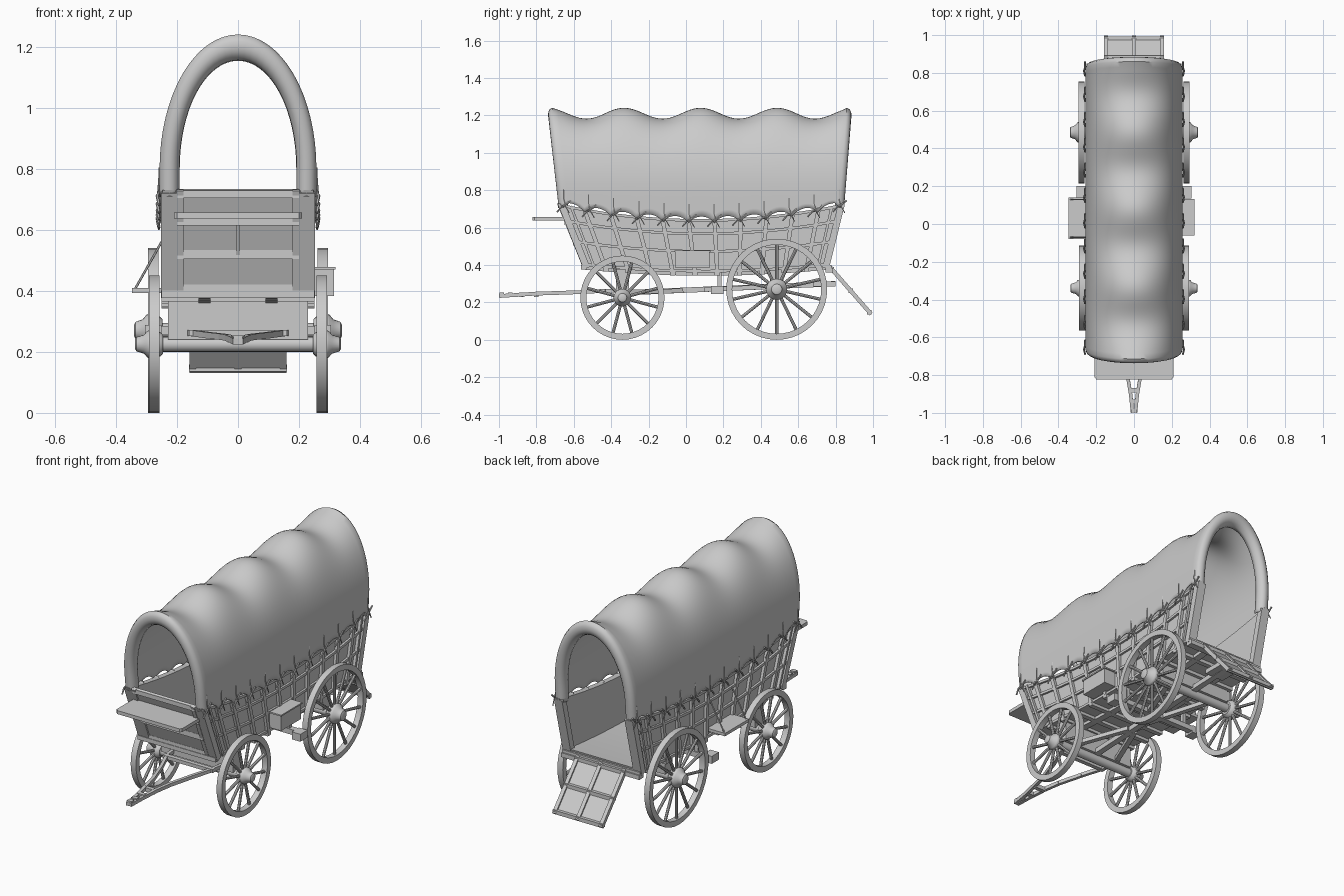
import bpy, bmesh
from math import sin, cos, pi
from mathutils import Vector as V

if "Cube" in bpy.data.objects:
    bpy.data.objects.remove(bpy.data.objects["Cube"])


def loft(bm, rings, closed=True, caps=True, loop=False):
    """Skin a list of point rings."""
    R = [[bm.verts.new(p) for p in r] for r in rings]
    n = len(R[0])
    for a, b in zip(R, R[1:] + (R[:1] if loop else [])):
        for i in range(n if closed else n - 1):
            k = (i + 1) % n
            bm.faces.new((a[i], a[k], b[k], b[i]))
    if caps and closed and not loop:
        bm.faces.new(R[0])
        bm.faces.new(R[-1])


def beam(bm, p, q, w, t, w2=None):
    """Square bar from p to q: w across (x when possible), t deep."""
    p, q = V(p), V(q)
    d = (q - p).normalized()
    s = V((0, 1, 0)) if abs(d.x) > 0.9 else V((1, 0, 0))
    s = (s - d * s.dot(d)).normalized()
    n = d.cross(s)
    ring = lambda c, w: [c + s * w / 2 * a + n * t / 2 * b for a, b in ((-1, -1), (1, -1), (1, 1), (-1, 1))]
    loft(bm, [ring(p, w), ring(q, w2 or w)])


def box(bm, x0, x1, y0, y1, z0, z1):
    loft(bm, [[(x0, y0, z), (x1, y0, z), (x1, y1, z), (x0, y1, z)] for z in (z0, z1)])


def tube(bm, pts, r, n=6):
    pts = [V(p) for p in pts]
    rings = []
    for i, p in enumerate(pts):
        d = (pts[min(i + 1, len(pts) - 1)] - pts[max(i - 1, 0)]).normalized()
        s = V((0, 0, 1)) if abs(d.x) > 0.9 else V((1, 0, 0))
        s = (s - d * s.dot(d)).normalized()
        m = d.cross(s)
        rings.append([p + (s * cos(2 * pi * k / n) + m * sin(2 * pi * k / n)) * r for k in range(n)])
    loft(bm, rings)


def lathe(bm, prof, c, n, loop=False):
    """Revolve (x offset, radius) points about an x-parallel axis."""
    loft(bm, [[(c[0] + x, c[1] + r * cos(2 * pi * k / n), c[2] + r * sin(2 * pi * k / n))
               for k in range(n)] for x, r in prof], loop=loop)


def finish(name, bm, smooth=False):
    bmesh.ops.recalc_face_normals(bm, faces=bm.faces)
    me = bpy.data.meshes.new(name)
    bm.to_mesh(me)
    bm.free()
    ob = bpy.data.objects.new(name, me)
    bpy.context.collection.objects.link(ob)
    if smooth:
        bpy.ops.object.select_all(action='DESELECT')
        ob.select_set(True)
        bpy.context.view_layer.objects.active = ob
        bpy.ops.object.shade_smooth_by_angle(angle=0.7)
    return ob


lerp = lambda a, b, t: a + (b - a) * t


def P(u, v):
    """Point (y, z) on the boat-shaped body side: u front to back, v bottom to top."""
    arc = 1 - (2 * u - 1) ** 2
    return (lerp(lerp(-.55, .765, u), lerp(-.685, .85, u), v),
            lerp(.395 - .035 * arc, .73 - .085 * arc, v))


def strip(bm, v0, v1, xa, xb):
    """Board following the curve of the body."""
    loft(bm, [[(x, *P(i / 20, v)) for x, v in ((xa, v0), (xb, v0), (xb, v1), (xa, v1))] for i in range(21)])


# wheels: felloe, hub and spokes
for label, y, z, r, wx, n in (("front", -.34, .225, .225, .275, 12), ("rear", .485, .27, .27, .278, 14)):
    for s, side in ((-1, "left"), (1, "right")):
        c = V((s * wx, y, z))
        bm = bmesh.new()
        lathe(bm, [(-.017, r), (.017, r), (.017, r - .032), (-.017, r - .032)], c, 40, loop=True)
        k = r / .25
        lathe(bm, [(s * x, h * k) for x, h in ((-.03, .034), (-.02, .044), (.012, .052), (.022, .048),
              (.034, .034), (.058, .026), (.062, .018), (.062, .003))], c, 20)
        for i in range(n):
            a = 2 * pi * (i + .5) / n
            d = V((0, cos(a), sin(a)))
            tube(bm, [c + d * .03, c + d * r * .5, c + d * (r - .025)], .0085, 8)
        finish(f"{label}_wheel_{side}", bm, True)
    # axle and bolster
    bm = bmesh.new()
    lathe(bm, [(-wx, .025), (wx, .025)], (0, y, z), 16)
    finish(label + "_axle", bm, True)
    bm = bmesh.new()
    box(bm, -.23, .23, y - .035, y + .035, z + .015, .375)
    finish(label + "_bolster", bm)

# body sides: planks, rails, ribs and corner posts
for s, side in ((-1, "left"), (1, "right")):
    bm = bmesh.new()
    strip(bm, 0, 1, s * .215, s * .235)
    finish("side_planks_" + side, bm)
    bm = bmesh.new()
    for v in (.0, .37, .7, .95):
        strip(bm, v, v + .05, s * .23, s * .247)
    for i in range(1, 11):
        beam(bm, (s * .24, *P(i / 11, 0)), (s * .24, *P(i / 11, 1)), .022, .022)
    finish("side_frame_" + side, bm)
    bm = bmesh.new()
    for u in (.012, .988):
        beam(bm, (s * .226, *P(u, -.03)), (s * .226, *P(u, 1)), .052, .036)
    for u in (.045, .955):
        beam(bm, (s * .24, *P(u, 0)), (s * .24, *P(u, 1)), .024, .014)
    finish("corner_posts_" + side, bm)

# floor, sills and joists
bm = bmesh.new()
strip(bm, 0, .05, -.235, .235)
finish("floor", bm)
bm = bmesh.new()
for s in (-1, 1):
    strip(bm, -.06, 0, s * .09, s * .13)
for i in range(12):
    y, z = P(i / 11, -.02)
    box(bm, -.25, .25, y - .014, y + .014, z - .012, z + .012)
finish("floor_joists", bm)

# front board with raised panel frame
bm = bmesh.new()
fp = lambda x, v, o=0: (x, P(0, v)[0] - o + .012, P(0, v)[1])
beam(bm, fp(0, 0), fp(0, 1), .41, .016)
for v, h in ((.03, .03), (.37, .03), (.7, .03), (.96, .025)):
    beam(bm, fp(-.2, v, .01), fp(.2, v, .01), .012, h)
for x in (-.19, .19):
    beam(bm, fp(x, 0, .01), fp(x, 1, .01), .024, .014)
beam(bm, fp(0, .37, .01), fp(0, .7, .01), .012, .012)
finish("front_board", bm)

# driver's shelf
bm = bmesh.new()
loft(bm, [[(-.21, -.64, z), (-.21, -.81, z), (-.2, -.822, z), (.2, -.822, z), (.21, -.81, z), (.21, -.64, z)]
          for z in (.637, .657)])
finish("seat_shelf", bm)

# dropped tailgate and its battens
bm = bmesh.new()
a, b = V((0, .768, .385)), V((0, .987, .135))
n = V((0, .25, .219)).normalized() * .012
beam(bm, a, b, .31, .012)
for t in (.04, .5, .96):
    c = a.lerp(b, t) + n * .3
    beam(bm, c - V((.16, 0, 0)), c + V((.16, 0, 0)), .024, .022)
for x in (-.148, 0, .148):
    o = n * .3 + V((x, 0, 0))
    beam(bm, a + o, b + o, .022, .022)
finish("tailgate", bm)
bm = bmesh.new()
box(bm, -.25, .25, .745, .785, .36, .385)
finish("rear_sill", bm)

# reach pole, brake beam and hounds
bm = bmesh.new()
beam(bm, (0, -.36, .25), (0, .8, .3), .035, .028)
for s in (-1, 1):
    beam(bm, (s * .02, .1, .268), (s * .16, .49, .285), .028, .024)
    beam(bm, (s * .02, -.02, .262), (s * .15, -.34, .255), .028, .024)
box(bm, -.06, .06, .68, .8, .285, .312)
finish("reach_and_hounds", bm)
bm = bmesh.new()
beam(bm, (-.305, .18, .27), (.305, .18, .27), .035, .03)
for s in (-1, 1):
    box(bm, s * .25, s * .305, .135, .2, .245, .288)
    beam(bm, (s * .2, .18, .27), (s * .2, .18, .37), .022, .022)
finish("brake_beam", bm)

# forked tongue
bm = bmesh.new()
for s in (-1, 1):
    pts = [(s * x, y, z) for x, y, z in ((.16, -.34, .262), (.15, -.43, .262), (.1, -.56, .255), (.055, -.7, .25),
                                         (.035, -.8, .247), (.018, -.9, .24), (.008, -.998, .234))]
    for p, q in zip(pts, pts[1:]):
        beam(bm, p, q, .018, .02)
for y, w in ((-.8, .07), (-.88, .045), (-.94, .035), (-.985, .03)):
    box(bm, -w / 2, w / 2, y - .012, y + .012, .23, .253)
box(bm, -.16, .16, -.46, -.435, .252, .272)
finish("tongue", bm)

# tool box on the right
bm = bmesh.new()
box(bm, .24, .315, -.055, .125, .383, .47)
box(bm, .24, .32, -.062, .132, .47, .478)
finish("tool_box", bm)

# step board on the left with stay chains
bm = bmesh.new()
box(bm, -.348, -.2, -.08, .14, .393, .41)
for y in (-.07, .13):
    tube(bm, [(-.338, y, .405), (-.245, y, .57)], .004)
finish("step_board", bm)

# canvas cover: scalloped ridge, rolled-in ends, wavy hem
hem = lambda t: P(t, 1)[1] - .022 + .036 * abs(sin(11 * pi * t)) ** .7
roll = [(.05, .066), (.03, .064), (.012, .057), (.002, .044), (0, .032), (.003, .018), (.012, .006), (.028, 0)]
rows = [(0, e, i) for e, i in roll] + [(k / 88, None, 0) for k in range(3, 86)] + [(1, e, i) for e, i in roll[::-1]]
prof = [("s", 1, f / 4) for f in range(4)] + [("e", 0, k * pi / 32) for k in range(33)] + \
       [("s", -1, f / 4) for f in (3, 2, 1, 0)]
rings = []
for t, e, inset in rows:
    yc = lerp(-.72, .87, t)
    dip = .029 * (1 - cos(2 * pi * (yc - .08) / .4))
    ring = []
    for kind, s, f in prof:
        if kind == "s":
            x, z = s * (.257 - inset), lerp(hem(t), .8, f)
        else:
            x = (.257 - inset) * cos(f)
            z = .8 + (.44 - 1.3 * inset - dip * sin(f) ** 2) * sin(f)
        h = (z - .7) / .54
        y0, y1 = lerp(-.68, -.742, h), lerp(.845, .888, h)
        y = lerp(y0, y1, t) if e is None else (y0 + e if t == 0 else y1 - e)
        ring.append((x, y, z))
    rings.append(ring)
bm = bmesh.new()
loft(bm, rings, closed=False)
cover = finish("canvas_cover", bm, True)
m = cover.modifiers.new("thickness", 'SOLIDIFY')
m.thickness = .006
m.offset = -1

# rope ties along the hem
bm = bmesh.new()
for s in (-1, 1):
    for k in range(12):
        y, z = P(lerp(.02, .98, k / 11), 1)
        x = s * .259
        tube(bm, [(x, y - .035, z - .04), (x + s * .006, y - .01, z - .012), (x, y + .012, z - .002),
                  (x, y + .04, z + .022)], .005)
        tube(bm, [(x, y + .03, z - .045), (x + s * .004, y + .01, z - .01), (x, y, z + .03), (s * .257, y, z + .08)], .003)
finish("rope_ties", bm, True)
